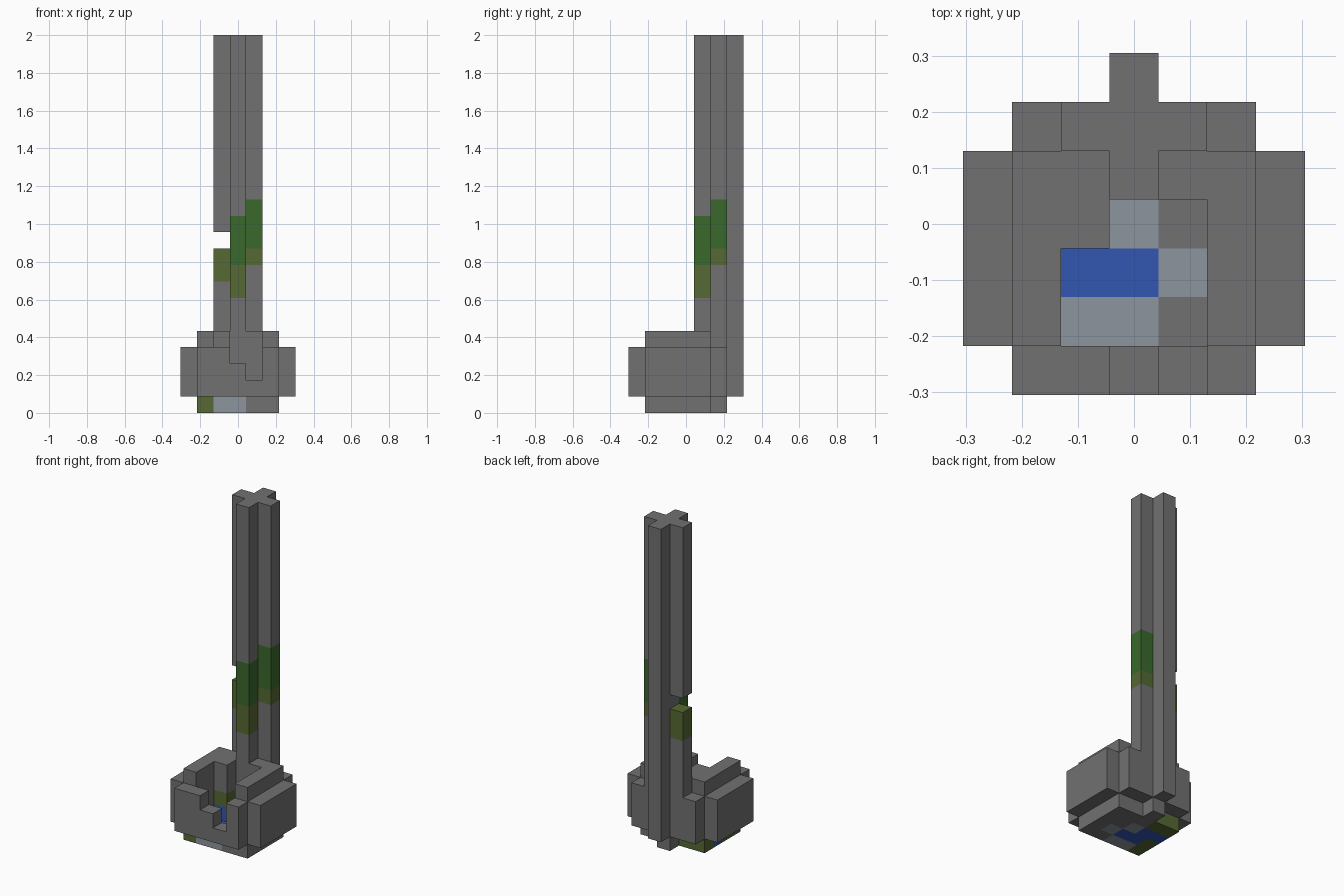
import bpy
import bmesh
from mathutils import Vector

cube = bpy.data.objects.get("Cube")
if cube:
    bpy.data.objects.remove(cube, do_unlink=True)

U = 2 / 23        # edge of one block
OFFSET = 3.5      # half the base, in blocks


def material(name, rgb):
    m = bpy.data.materials.new(name)
    m.use_nodes = True
    m.diffuse_color = (*rgb, 1)
    m.node_tree.nodes["Principled BSDF"].inputs["Base Color"].default_value = (*rgb, 1)
    return m


materials = [
    material("stone_grey", (0.17, 0.165, 0.17)),
    material("pale_stone", (0.265, 0.30, 0.345)),
    material("water_blue", (0.032, 0.093, 0.45)),
    material("moss_olive", (0.093, 0.138, 0.034)),
    material("leaf_green", (0.042, 0.138, 0.026)),
]
STONE, PALE, WATER, MOSS, LEAF = range(len(materials))

blocks = {}       # block position -> (part, colour)


def fill(part, xs, ys, zs, colour=STONE):
    """Fill an inclusive range of blocks."""
    for x in range(xs[0], xs[1] + 1):
        for y in range(ys[0], ys[1] + 1):
            for z in range(zs[0], zs[1] + 1):
                blocks[x, y, z] = (part, colour)


def carve(xs, ys, zs):
    """Remove an inclusive range of blocks."""
    for p in list(blocks):
        if all(r[0] <= c <= r[1] for c, r in zip(p, (xs, ys, zs))):
            del blocks[p]


# Basin floor with pale paving, moss and a stream
fill("basin_floor", (1, 5), (1, 4), (0, 0))
fill("basin_floor", (1, 1), (1, 2), (0, 0), MOSS)
fill("basin_floor", (1, 2), (4, 4), (0, 0), MOSS)
fill("basin_floor", (2, 3), (1, 1), (0, 0), PALE)
fill("basin_floor", (3, 3), (3, 3), (0, 0), PALE)
fill("basin_floor", (4, 4), (2, 2), (0, 0), PALE)
fill("basin_floor", (2, 3), (2, 2), (0, 0), WATER)
fill("basin_floor", (1, 2), (3, 3), (0, 0), WATER)

# Basin walls, with a raised rim
fill("basin_wall", (1, 5), (0, 5), (1, 3))
fill("basin_wall", (0, 6), (1, 4), (1, 3))
fill("basin_rim", (1, 5), (1, 4), (4, 4))

# Hollow inside and stepped spout in the front wall
carve((2, 4), (1, 2), (1, 4))
carve((3, 4), (3, 3), (1, 4))
carve((3, 3), (0, 0), (3, 3))
carve((4, 4), (0, 0), (2, 3))

# Inner corner post with water below and moss above
fill("inner_post", (2, 2), (3, 3), (1, 1), WATER)
fill("inner_post", (2, 2), (3, 3), (2, 2), MOSS)

# Tall cross-shaped chimney
fill("chimney", (3, 3), (4, 5), (0, 22))
fill("chimney", (3, 3), (6, 6), (1, 22))
for arm in (2, 4):
    fill("chimney", (arm, arm), (5, 5), (1, 22))

# Moss and leaves on the chimney, and the missing block
fill("chimney", (3, 3), (4, 4), (7, 8), MOSS)
fill("chimney", (3, 3), (4, 4), (9, 11), LEAF)
fill("chimney", (4, 4), (5, 5), (9, 9), MOSS)
fill("chimney", (4, 4), (5, 5), (10, 12), LEAF)
fill("chimney", (2, 2), (5, 5), (8, 9), MOSS)
carve((2, 2), (5, 5), (10, 10))


def build(part):
    """Make one object from the exposed faces of a part's blocks."""
    bm = bmesh.new()
    for pos, (owner, colour) in blocks.items():
        if owner != part:
            continue
        centre = Vector(pos) + Vector((0.5, 0.5, 0.5)) - Vector((OFFSET, OFFSET, 0))
        for axis in range(3):
            for sign in (-1, 1):
                near = list(pos)
                near[axis] += sign
                if tuple(near) in blocks:
                    continue
                n, a, b = Vector(), Vector(), Vector()
                n[axis] = sign / 2
                a[(axis + 1) % 3] = 0.5
                b[(axis + 2) % 3] = sign / 2
                ring = (-a - b, a - b, a + b, b - a)
                face = bm.faces.new([bm.verts.new((centre + n + c) * U) for c in ring])
                face.material_index = colour
    bmesh.ops.remove_doubles(bm, verts=bm.verts, dist=U / 100)
    bmesh.ops.dissolve_limit(bm, angle_limit=0.01, verts=bm.verts,
                             edges=bm.edges, delimit={'MATERIAL'})
    mesh = bpy.data.meshes.new(part)
    bm.to_mesh(mesh)
    bm.free()
    for m in materials:
        mesh.materials.append(m)
    bpy.context.scene.collection.objects.link(bpy.data.objects.new(part, mesh))


for part in sorted({owner for owner, _ in blocks.values()}):
    build(part)
